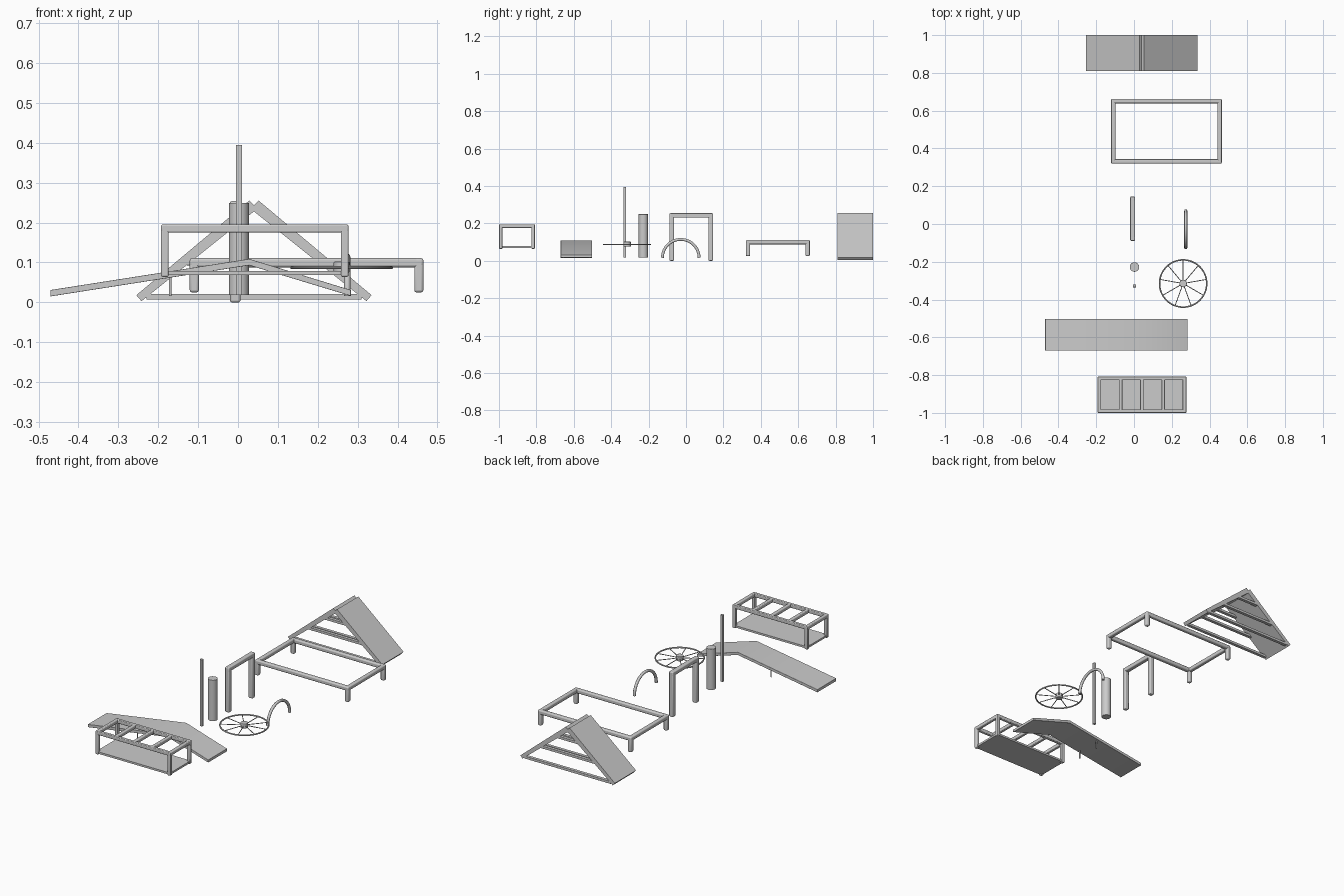
import bpy, bmesh, math
from mathutils import Vector, Matrix

if "Cube" in bpy.data.objects:
    bpy.data.objects.remove(bpy.data.objects["Cube"])


def finish(name, bm, bevel=0.0):
    bmesh.ops.recalc_face_normals(bm, faces=bm.faces[:])
    me = bpy.data.meshes.new(name)
    bm.to_mesh(me)
    bm.free()
    ob = bpy.data.objects.new(name, me)
    bpy.context.collection.objects.link(ob)
    if bevel:
        m = ob.modifiers.new("bevel", 'BEVEL')
        m.width, m.segments, m.limit_method = bevel, 3, 'ANGLE'
    bpy.ops.object.select_all(action='DESELECT')
    ob.select_set(True)
    bpy.context.view_layer.objects.active = ob
    bpy.ops.object.shade_smooth_by_angle(angle=math.radians(35))
    return ob


def add_box(bm, x, y, z):
    """Box from (min, max) pairs."""
    mid = Vector([(a + b) / 2 for a, b in (x, y, z)])
    size = [b - a for a, b in (x, y, z)]
    bmesh.ops.create_cube(bm, size=1, matrix=Matrix.Translation(mid) @ Matrix.Diagonal((*size, 1)))


def add_rod(bm, p, q, r, n=12):
    p, q = Vector(p), Vector(q)
    d = q - p
    rot = d.to_track_quat('Z', 'Y').to_matrix().to_4x4()
    bmesh.ops.create_cone(bm, cap_ends=True, segments=n, radius1=r, radius2=r, depth=d.length,
                          matrix=Matrix.Translation((p + q) / 2) @ rot)


def extrude_profile(name, pts, y0, y1, bevel=0.0):
    """Extrude an xz outline along y."""
    bm = bmesh.new()
    f = bm.faces.new([bm.verts.new((x, y0, z)) for x, z in pts])
    r = bmesh.ops.extrude_face_region(bm, geom=[f])
    bmesh.ops.translate(bm, vec=(0, y1 - y0, 0),
                        verts=[v for v in r['geom'] if isinstance(v, bmesh.types.BMVert)])
    return finish(name, bm, bevel)


def add_loop(bm, x, y, z, t):
    """Rectangular frame of four bars, bar width t."""
    for a in (x[0], x[1] - t):
        add_box(bm, (a, a + t), y, z)
    for b in (y[0], y[1] - t):
        add_box(bm, (x[0], x[1]), (b, b + t), z)


def add_corner_posts(bm, x, y, z, t):
    for a in (x[0], x[1] - t):
        for b in (y[0], y[1] - t):
            add_box(bm, (a, a + t), (b, b + t), z)


# A-frame: two sloped panels
cx = 0.04
for side, name in ((-1, "a_frame_left_panel"), (1, "a_frame_right_panel")):
    pts = [(0.0, 0.228), (0.0, 0.244), (0.012, 0.255), (0.295, 0.018), (0.282, 0.003)]
    extrude_profile(name, [(cx + side * x, z) for x, z in pts], 0.81, 1.0)

# A-frame: cross bars on both ends
bm = bmesh.new()
for z in (0.014, 0.1, 0.183):
    half = 0.283 * (1 - (z - 0.003) / 0.24)
    for y in (0.81, 0.982):
        add_box(bm, (cx - half, cx + half), (y, y + 0.018), (z - 0.007, z + 0.007))
finish("a_frame_cross_bars", bm, 0.001)

# Low table frame with four legs
bm = bmesh.new()
tx, ty = (-0.121, 0.465), (0.32, 0.662)
add_loop(bm, tx, ty, (0.088, 0.111), 0.023)
add_corner_posts(bm, tx, ty, (0.025, 0.111), 0.023)
finish("table_frame", bm, 0.006)

# Gate: two legs and a lintel
bm = bmesh.new()
for y in (-0.089, 0.12):
    add_box(bm, (-0.02, 0.006), (y, y + 0.025), (0.0, 0.254))
add_box(bm, (-0.02, 0.006), (-0.089, 0.145), (0.23, 0.254))
finish("gate", bm, 0.005)

# Round post
bm = bmesh.new()
add_rod(bm, (0.0025, -0.228, 0.018), (0.0025, -0.228, 0.249), 0.025, 32)
finish("round_post", bm, 0.001)

# Slim square pole
bm = bmesh.new()
add_box(bm, (-0.005, 0.01), (-0.335, -0.32), (0.018, 0.395))
finish("pole", bm, 0.001)

# Wheel: rim, hub and spokes
wc = Vector((0.26, -0.315, 0.087))
bpy.ops.mesh.primitive_torus_add(location=wc, major_radius=0.125, minor_radius=0.004,
                                 major_segments=64, minor_segments=10)
bpy.context.object.name = "wheel_rim"
bpy.ops.object.shade_smooth_by_angle()
bm = bmesh.new()
add_rod(bm, wc - Vector((0, 0, 0.012)), wc + Vector((0, 0, 0.015)), 0.02, 24)
finish("wheel_hub", bm, 0.003)
bm = bmesh.new()
for i in range(9):
    a = math.radians(10 + 40 * i)
    add_rod(bm, wc, wc + Vector((math.cos(a), math.sin(a), 0)) * 0.125, 0.0022, 8)
finish("wheel_spokes", bm)

# Half-round hoop
cu = bpy.data.curves.new("hoop", 'CURVE')
cu.dimensions = '3D'
cu.bevel_depth, cu.bevel_resolution, cu.use_fill_caps = 0.008, 3, True
sp = cu.splines.new('POLY')
n = 32
sp.points.add(n)
for i in range(n + 1):
    a = math.pi * i / n
    sp.points[i].co = (0.274, -0.028 + 0.098 * math.cos(a), 0.016 + 0.098 * math.sin(a), 1)
sp.use_smooth = True
bpy.context.collection.objects.link(bpy.data.objects.new("hoop", cu))

# Bent ramp board with two thin legs
extrude_profile("ramp_board", [(-0.47, 0.015), (-0.47, 0.031), (0.028, 0.109), (0.283, 0.031),
                               (0.283, 0.016), (0.028, 0.093)], -0.67, -0.502, 0.001)
bm = bmesh.new()
for y in (-0.655, -0.517):
    add_rod(bm, (-0.17, y, 0.016), (-0.17, y, 0.07), 0.003)
finish("ramp_legs", bm)

# Open crate: top grid, posts and floor plate
bm = bmesh.new()
gx, gy, t = (-0.193, 0.277), (-1.0, -0.808), 0.019
add_loop(bm, gx, gy, (0.175, 0.195), t)
add_corner_posts(bm, gx, gy, (0.064, 0.195), t)
step = (gx[1] - gx[0] - t) / 4
for i in range(1, 4):
    a = gx[0] + step * i
    add_box(bm, (a, a + t), gy, (0.175, 0.195))
finish("crate_frame", bm, 0.004)
bm = bmesh.new()
add_box(bm, (gx[0] + 0.004, gx[1] - 0.004), (gy[0] + 0.004, gy[1] - 0.004), (0.068, 0.079))
finish("crate_floor", bm)
